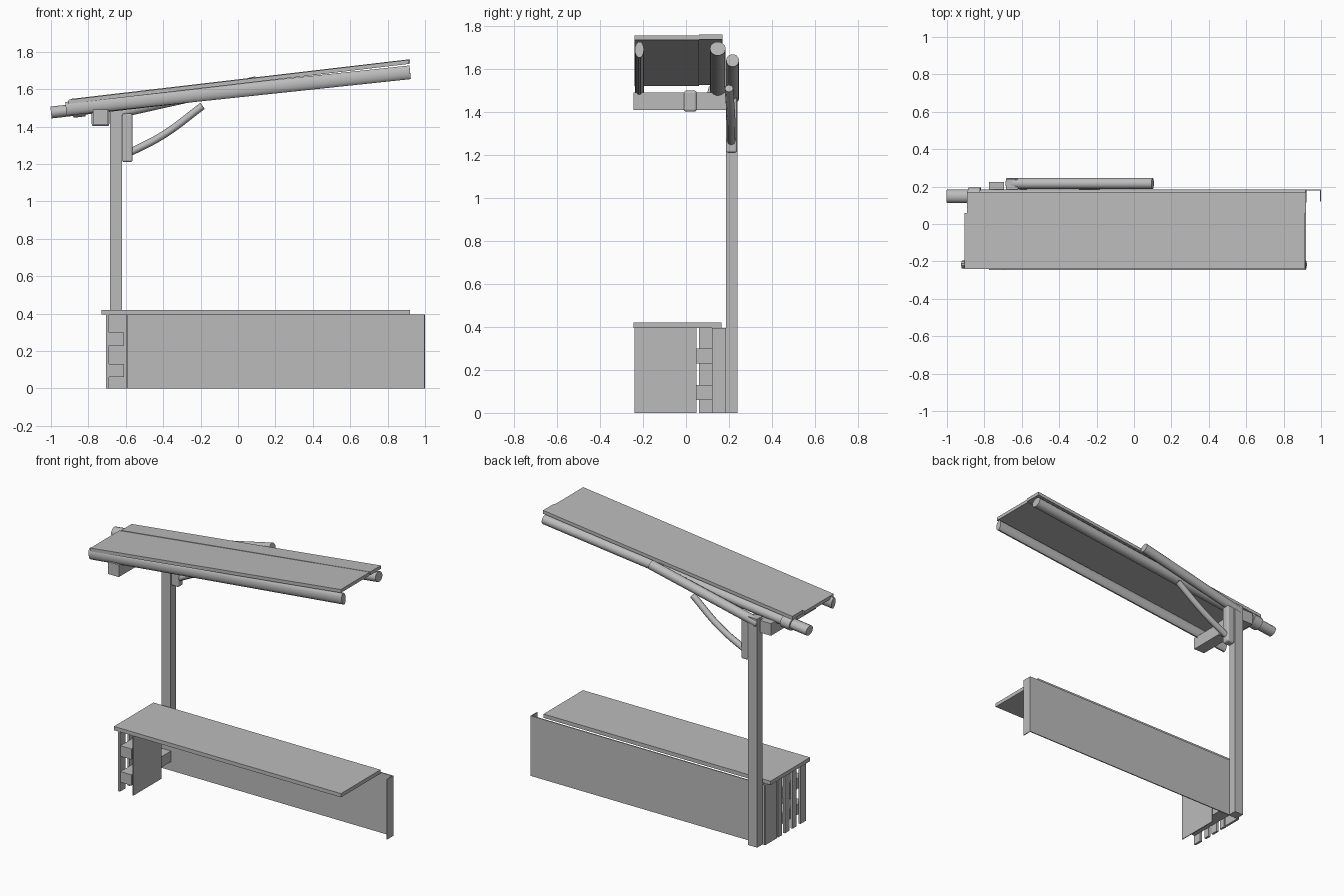
import bpy
import math
from mathutils import Vector

cube = bpy.data.objects.get("Cube")
if cube:
    bpy.data.objects.remove(cube, do_unlink=True)

GREY = (0.5, 0.5, 0.5, 1)
wood = bpy.data.materials.new("grey_wood")
wood.use_nodes = True
wood.diffuse_color = GREY
wood.node_tree.nodes["Principled BSDF"].inputs["Base Color"].default_value = GREY


def finish(name):
    ob = bpy.context.object
    ob.name = name
    ob.data.materials.append(wood)
    return ob


def box(name, x, y, z):
    """Box given by its (low, high) range on each axis."""
    spans = (x, y, z)
    bpy.ops.mesh.primitive_cube_add(size=1, location=[(a + b) / 2 for a, b in spans])
    ob = finish(name)
    ob.scale = [b - a for a, b in spans]
    bpy.ops.object.transform_apply(location=False, rotation=False, scale=True)
    return ob


def sloped_box(name, x, y, top, thick):
    """Plank whose top rises from top[0] at low x to top[1] at high x."""
    ob = box(name, x, y, (-thick, 0))
    ob.location.z = 0
    middle = sum(x) / 2
    for v in ob.data.vertices:
        t = (v.co.x + middle - x[0]) / (x[1] - x[0])
        v.co.z = top[0] + t * (top[1] - top[0]) - (thick if v.co.z < 0 else 0)
    return ob


def log(name, start, end, width, height, sides=14):
    """Round timber between two points in an xz plane."""
    a, b = Vector(start), Vector(end)
    d = b - a
    bpy.ops.mesh.primitive_cylinder_add(
        vertices=sides, radius=0.5, depth=d.length, location=(a + b) / 2,
        rotation=(0, math.atan2(d.x, d.z), 0))
    ob = finish(name)
    ob.scale = (height, width, 1)
    bpy.ops.object.transform_apply(location=False, rotation=False, scale=True)
    bpy.ops.object.shade_smooth_by_angle(angle=math.radians(40))
    return ob


def bevel(ob, width):
    mod = ob.modifiers.new("rounded_edges", "BEVEL")
    mod.width = width
    mod.segments = 3
    return ob


# Counter: top board, back wall with folded edges, end panel
box("counter_top", (-0.73, 0.92), (-0.245, 0.165), (0.395, 0.42))
box("back_wall", (-0.70, 1.0), (0.178, 0.185), (0, 0.395))
box("wall_end_flange", (0.995, 1.0), (0.12, 0.18), (0, 0.395))
box("end_panel", (-0.597, -0.592), (-0.24, 0.05), (0, 0.395))

# Slatted end: upright boards nailed to two rails
box("end_corner_board", (-0.705, -0.69), (0.06, 0.18), (0, 0.395))
for i, (y, w) in enumerate([(0.01, 0.04), (-0.07, 0.05), (-0.14, 0.04), (-0.24, 0.06)]):
    box(f"end_slat_{i + 1}", (-0.705, -0.69), (y, y + w), (0, 0.395))
for i, z in enumerate((0.06, 0.23)):
    box(f"end_rail_{i + 1}", (-0.69, -0.61), (-0.235, 0.175), (z, z + 0.07))

# Post and its bracket
box("post", (-0.685, -0.62), (0.185, 0.24), (0, 1.5))
bevel(box("bracket_block", (-0.62, -0.563), (0.185, 0.238), (1.21, 1.47)), 0.012)

# Curved brace
curve = bpy.data.curves.new("brace", "CURVE")
curve.dimensions = "3D"
curve.bevel_depth = 0.02
curve.bevel_resolution = 2
curve.use_fill_caps = True
spline = curve.splines.new("BEZIER")
path = [(-0.6, 0.21, 1.25), (-0.4, 0.21, 1.355), (-0.19, 0.2, 1.51)]
spline.bezier_points.add(len(path) - 1)
for point, co in zip(spline.bezier_points, path):
    point.co = co
    point.handle_left_type = point.handle_right_type = "AUTO"
curve.materials.append(wood)
bpy.context.collection.objects.link(bpy.data.objects.new("brace", curve))

# Roof timbers
log("roof_front_log", (-0.92, -0.217, 1.495), (0.92, -0.217, 1.69), 0.042, 0.075)
log("roof_back_log", (-1.0, 0.148, 1.475), (0.92, 0.148, 1.695), 0.073, 0.065)
log("back_log_collar", (-0.885, 0.148, 1.488), (-0.82, 0.148, 1.496), 0.095, 0.085)
log("support_pole", (-0.68, 0.217, 1.465), (0.1, 0.217, 1.64), 0.06, 0.06)

# Cross beam with its strap
box("cross_beam", (-0.775, -0.695), (-0.245, 0.225), (1.41, 1.49))
bevel(box("beam_strap", (-0.782, -0.688), (-0.01, 0.05), (1.402, 1.5)), 0.012)

# Roof planks
sloped_box("roof_main_plank", (-0.905, 0.915), (-0.24, 0.06), (1.543, 1.757), 0.022)
sloped_box("roof_back_plank", (-0.892, 0.92), (0.06, 0.17), (1.548, 1.76), 0.022)
